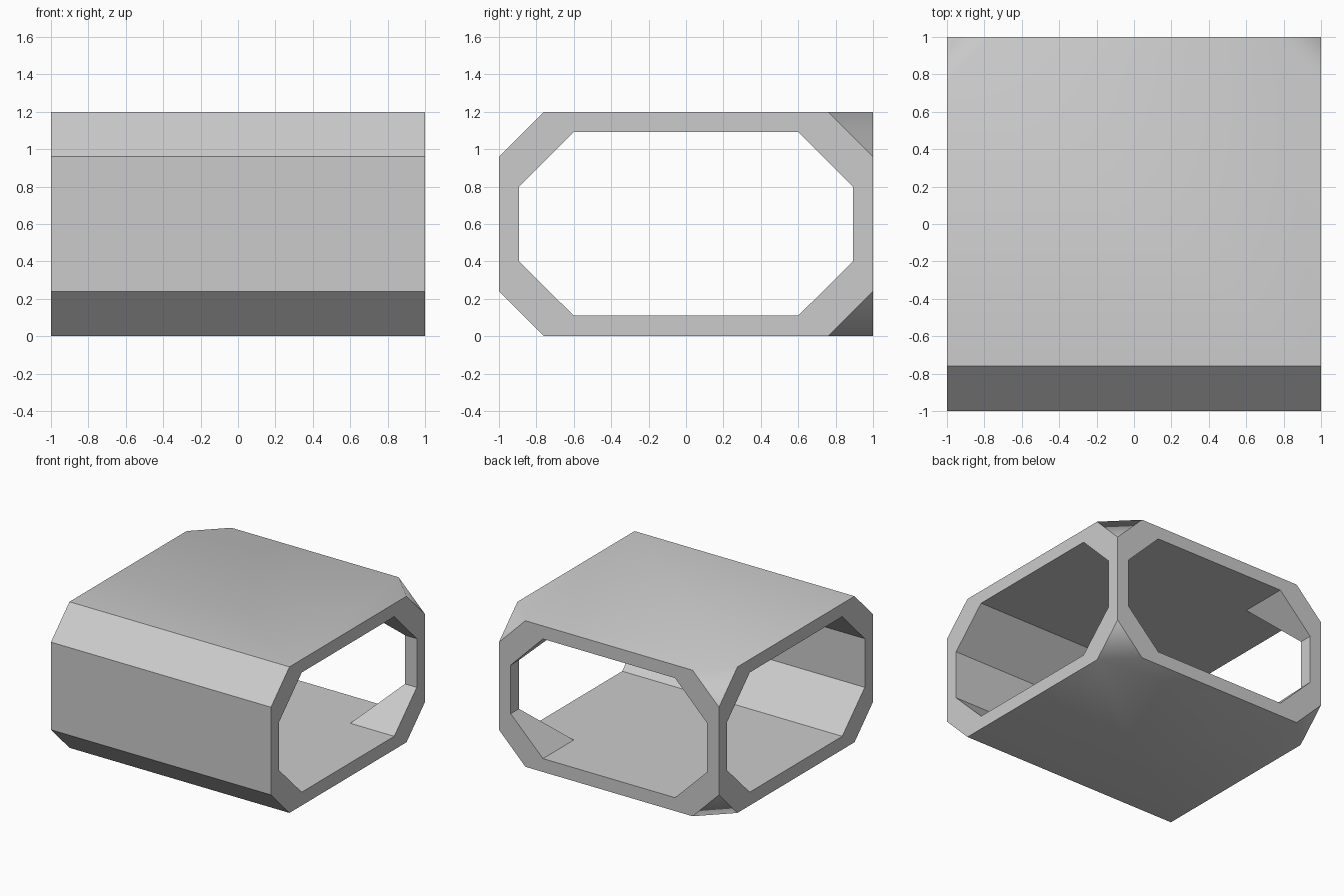
import bpy, bmesh

if "Cube" in bpy.data.objects:
    bpy.data.objects.remove(bpy.data.objects["Cube"])

H = 1.2      # height
C = 0.24     # outer chamfer


def finish(bm, name):
    bmesh.ops.recalc_face_normals(bm, faces=bm.faces[:])
    me = bpy.data.meshes.new(name)
    bm.to_mesh(me)
    bm.free()
    ob = bpy.data.objects.new(name, me)
    bpy.context.collection.objects.link(ob)
    return ob


def prism(name, profile, place, a, b):
    """Extrude a (u, z) profile from a to b; place(u, z, t) orients it."""
    bm = bmesh.new()
    rings = [[bm.verts.new(place(u, z, t)) for u, z in profile] for t in (a, b)]
    n = len(profile)
    for r in rings:
        bm.faces.new(r)
    for i in range(n):
        j = (i + 1) % n
        bm.faces.new((rings[0][i], rings[0][j], rings[1][j], rings[1][i]))
    return finish(bm, name)


# Outer shell: long chamfers at the front, clipped corners at the back
bm = bmesh.new()
for x in (-1, 1):
    for z, zc in ((0, C), (H, H - C)):
        for p in ((x, -1, zc), (x, -1 + C, z), (x, 1 - C, z),
                  (x * (1 - C), 1, z), (x, 1, zc)):
            bm.verts.new(p)
bmesh.ops.convex_hull(bm, input=bm.verts[:])
bmesh.ops.dissolve_limit(bm, angle_limit=0.02, verts=bm.verts[:], edges=bm.edges[:])
shell = finish(bm, "tee_junction_shell")

# Octagonal passages: one through both sides, one out of the back
octagon = [(-0.6, 0.11), (0.6, 0.11), (0.893, 0.4), (0.893, 0.8),
           (0.6, 1.093), (-0.6, 1.093), (-0.893, 0.8), (-0.893, 0.4)]
cutters = [prism("side_passage", octagon, lambda u, z, t: (t, u, z), -1.2, 1.2),
           prism("back_passage", octagon, lambda u, z, t: (u, t, z), 0, 1.2)]
bpy.context.view_layer.objects.active = shell
for c in cutters:
    m = shell.modifiers.new(c.name, 'BOOLEAN')
    m.operation = 'DIFFERENCE'
    m.solver = 'EXACT'
    m.object = c
    bpy.ops.object.modifier_apply(modifier=m.name)
    bpy.data.objects.remove(c)

# Sharp edges everywhere except where the clipped corners blend into top and bottom
bm = bmesh.new()
bm.from_mesh(shell.data)
bm.normal_update()
for f in bm.faces:
    f.smooth = True
for e in bm.edges:
    corner = any(min(abs(v) for v in f.normal) > 0.3 for f in e.link_faces)
    flat = any(abs(f.normal.z) > 0.9 for f in e.link_faces)
    e.smooth = corner and flat
bm.to_mesh(shell.data)
bm.free()
